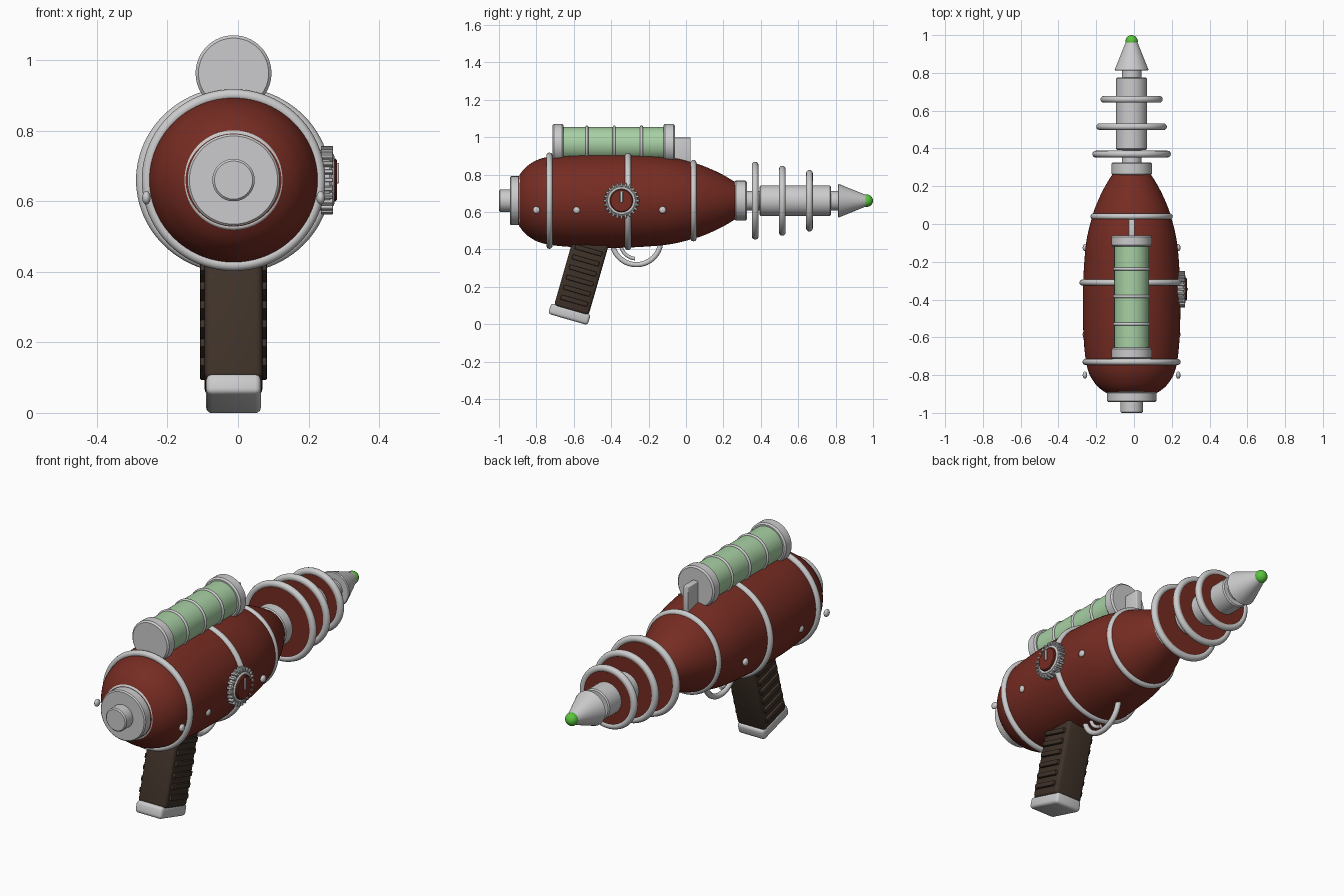
import bpy, bmesh, math
from mathutils import Matrix, Vector

if "Cube" in bpy.data.objects:
    bpy.data.objects.remove(bpy.data.objects["Cube"])

CX, CZ = -0.0127, 0.66          # main axis of the gun
TILT = Matrix.Rotation(math.radians(-16), 4, 'X')


def material(name, rgb):
    m = bpy.data.materials.new(name)
    m.diffuse_color = (*rgb, 1)
    m.use_nodes = True
    m.node_tree.nodes["Principled BSDF"].inputs["Base Color"].default_value = m.diffuse_color
    return m


RED = material("dark_red", (0.18, 0.025, 0.016))
STEEL = material("light_steel", (0.60, 0.60, 0.61))
GLASS = material("pale_green", (0.39, 0.63, 0.37))
GREEN = material("bright_green", (0.10, 0.56, 0.045))
BROWN = material("dark_brown", (0.05, 0.032, 0.022))


def finish(name, bm, mat):
    bmesh.ops.remove_doubles(bm, verts=bm.verts, dist=1e-5)
    bmesh.ops.recalc_face_normals(bm, faces=bm.faces)
    me = bpy.data.meshes.new(name)
    bm.to_mesh(me)
    bm.free()
    me.materials.append(mat)
    ob = bpy.data.objects.new(name, me)
    bpy.context.collection.objects.link(ob)
    return ob


def lathe(name, prof, mat, center=(CX, 0, CZ), axis='y', n=64, closed=False, sx=1.0):
    """Spin (position, radius) points around the y or x axis."""
    bm = bmesh.new()
    rings = []
    for a, r in prof:
        ring = []
        for i in range(n):
            t = 2 * math.pi * i / n
            c, s = r * math.cos(t), r * math.sin(t)
            p = (c * sx, a, s) if axis == 'y' else (a, c, s)
            ring.append(bm.verts.new(Vector(p) + Vector(center)))
        rings.append(ring)
    pairs = list(zip(rings, rings[1:])) + ([(rings[-1], rings[0])] if closed else [])
    for A, B in pairs:
        for i in range(n):
            j = (i + 1) % n
            bm.faces.new((A[i], A[j], B[j], B[i]))
    if not closed:
        bm.faces.new(rings[0])
        bm.faces.new(rings[-1])
    return finish(name, bm, mat)


def cyl(name, a0, a1, r, mat, b=0.006, **kw):
    return lathe(name, [(a0, r - b), (a0 + b, r), (a1 - b, r), (a1, r - b)], mat, **kw)


def ring(name, a, R, minor, mat=STEEL, **kw):
    prof = [(a + minor * math.sin(k * math.pi / 6), R + minor * math.cos(k * math.pi / 6))
            for k in range(12)]
    return lathe(name, prof, mat, closed=True, **kw)


def box(name, loc, size, mat, bevel=0.0, mat4=None, segs=3):
    bm = bmesh.new()
    bmesh.ops.create_cube(bm, size=1)
    bmesh.ops.scale(bm, vec=size, verts=bm.verts)
    if bevel:
        bmesh.ops.bevel(bm, geom=bm.edges[:], offset=bevel, segments=segs, affect='EDGES', profile=0.5)
    bmesh.ops.translate(bm, vec=loc, verts=bm.verts)
    if mat4:
        bm.transform(mat4)
    return finish(name, bm, mat)


def ball(name, loc, scale, mat):
    bm = bmesh.new()
    bmesh.ops.create_uvsphere(bm, u_segments=24, v_segments=16, radius=1)
    bm.transform(Matrix.Translation(loc) @ Matrix.Diagonal((*scale, 1)))
    return finish(name, bm, mat)


def tube(name, pts, radius, mat):
    cu = bpy.data.curves.new(name, 'CURVE')
    cu.dimensions = '3D'
    cu.bevel_depth = radius
    cu.bevel_resolution = 3
    cu.use_fill_caps = True
    sp = cu.splines.new('POLY')
    sp.points.add(len(pts) - 1)
    for p, co in zip(sp.points, pts):
        p.co = (*co, 1)
    cu.materials.append(mat)
    ob = bpy.data.objects.new(name, cu)
    bpy.context.collection.objects.link(ob)


def smooth_profile(pts, steps=5):
    """Catmull-Rom through the profile points."""
    P = [Vector(p) for p in [pts[0]] + pts + [pts[-1]]]
    out = []
    for i in range(1, len(P) - 2):
        a, b, c, d = P[i - 1:i + 3]
        for k in range(steps):
            t = k / steps
            out.append(0.5 * (2 * b + (c - a) * t + (2 * a - 5 * b + 4 * c - d) * t * t
                              + (3 * b - a - 3 * c + d) * t ** 3))
    return [tuple(v) for v in out] + [pts[-1]]


# Body shell
body = [(-0.895, 0.13), (-0.87, 0.165), (-0.84, 0.192), (-0.79, 0.22), (-0.72, 0.237), (-0.6, 0.248),
        (-0.45, 0.252), (-0.3, 0.25), (-0.1, 0.235), (0.04, 0.203), (0.12, 0.175), (0.2, 0.137), (0.27, 0.095)]
lathe("body", smooth_profile(body), RED, n=96, sx=1.025)
for i, (y, R, sx) in enumerate([(-0.73, 0.241, 1.01), (-0.31, 0.248, 1.045), (0.04, 0.201, 1.0)]):
    ring(f"body_ring_{i + 1}", y, R, 0.0165, n=96, sx=sx)

# Rear cap and knob
cyl("rear_cap", -0.942, -0.88, 0.131, STEEL)
ring("rear_cap_rim", -0.885, 0.133, 0.009)
cyl("rear_knob", -1.0, -0.93, 0.06, STEEL)

# Barrel
cyl("barrel_collar", 0.26, 0.325, 0.107, STEEL)
cyl("barrel_core", 0.3, 0.83, 0.052, STEEL)
cyl("barrel_sleeve", 0.393, 0.775, 0.082, STEEL)
lathe("nozzle", [(0.812, 0.086), (0.816, 0.09), (0.965, 0.03)], STEEL)
ball("nozzle_tip", (CX, 0.967, CZ), (0.033, 0.033, 0.033), GREEN)
for i, (y, r) in enumerate([(0.37, 0.208), (0.515, 0.187), (0.66, 0.165)]):
    cyl(f"fin_disc_{i + 1}", y - 0.013, y + 0.013, r - 0.012, RED, b=0.002)
    ring(f"fin_rim_{i + 1}", y, r - 0.018, 0.018)

# Energy canister on top
CAN = (CX, 0, 0.963)
cyl("canister_glass", -0.67, -0.1, 0.092, GLASS, center=CAN)
cyl("canister_rear_cap", -0.715, -0.655, 0.1075, STEEL, b=0.008, center=CAN)
cyl("canister_front_cap", -0.12, -0.06, 0.1075, STEEL, b=0.008, center=CAN)
for i in range(3):
    ring(f"canister_band_{i + 1}", -0.53 + 0.146 * i, 0.091, 0.008, center=CAN)
box("canister_bracket", (CX, -0.025, 0.925), (0.032, 0.1, 0.145), STEEL, 0.004)

# Dial on the right side
DIAL = (0, -0.345, CZ)
cyl("dial_base", 0.215, 0.266, 0.086, STEEL, center=DIAL, axis='x')
for i in range(24):
    spin = Matrix.Translation(DIAL) @ Matrix.Rotation(2 * math.pi * i / 24, 4, 'X')
    box(f"dial_tooth_{i + 1}", (0.2525, 0, 0.087), (0.035, 0.012, 0.02), STEEL, 0.002, spin, 1)
ring("dial_rim", 0.266, 0.068, 0.007, center=DIAL, axis='x')
cyl("dial_face", 0.25, 0.28, 0.061, RED, b=0.004, center=DIAL, axis='x')
box("dial_pointer", (0.281, -0.345, 0.68), (0.012, 0.014, 0.058), STEEL, 0.002)

# Side studs
for side, s in (("left", -1), ("right", 1)):
    for i, y in enumerate([-0.8, -0.585, -0.125]):
        ball(f"stud_{side}_{i + 1}", (CX + s * 0.247, y, 0.61), (0.012, 0.019, 0.019), STEEL)

# Grip with ribs and butt plate
G = Matrix.Translation((CX, -0.623, 0.054)) @ TILT
box("butt_plate", (0, 0, 0), (0.155, 0.22, 0.06), STEEL, 0.016, G)
box("grip", (0, 0.004, 0.235), (0.164, 0.192, 0.43), BROWN, 0.018, G)
for s, side in ((-1, "left"), (1, "right")):
    for i in range(6):
        box(f"grip_rib_{side}_{i + 1}", (s * 0.083, 0.004, 0.075 + 0.056 * i), (0.024, 0.15, 0.026),
            BROWN, 0.005, G, 2)

# Trigger guard and trigger
arc = [math.radians(170 + 200 * k / 32) for k in range(33)]
tube("trigger_guard", [(CX, -0.265 + 0.13 * math.cos(a), 0.448 + 0.13 * math.sin(a)) for a in arc], 0.0145, STEEL)
arc = [math.radians(190 + 75 * k / 12) for k in range(13)]
tube("trigger", [(CX, -0.265 + 0.085 * math.cos(a), 0.435 + 0.085 * math.sin(a)) for a in arc], 0.01, STEEL)

# Smooth shading with crisp edges
meshes = [o for o in bpy.data.objects if o.type == 'MESH']
for o in meshes:
    o.select_set(True)
bpy.context.view_layer.objects.active = meshes[0]
bpy.ops.object.shade_smooth_by_angle(angle=math.radians(35))
